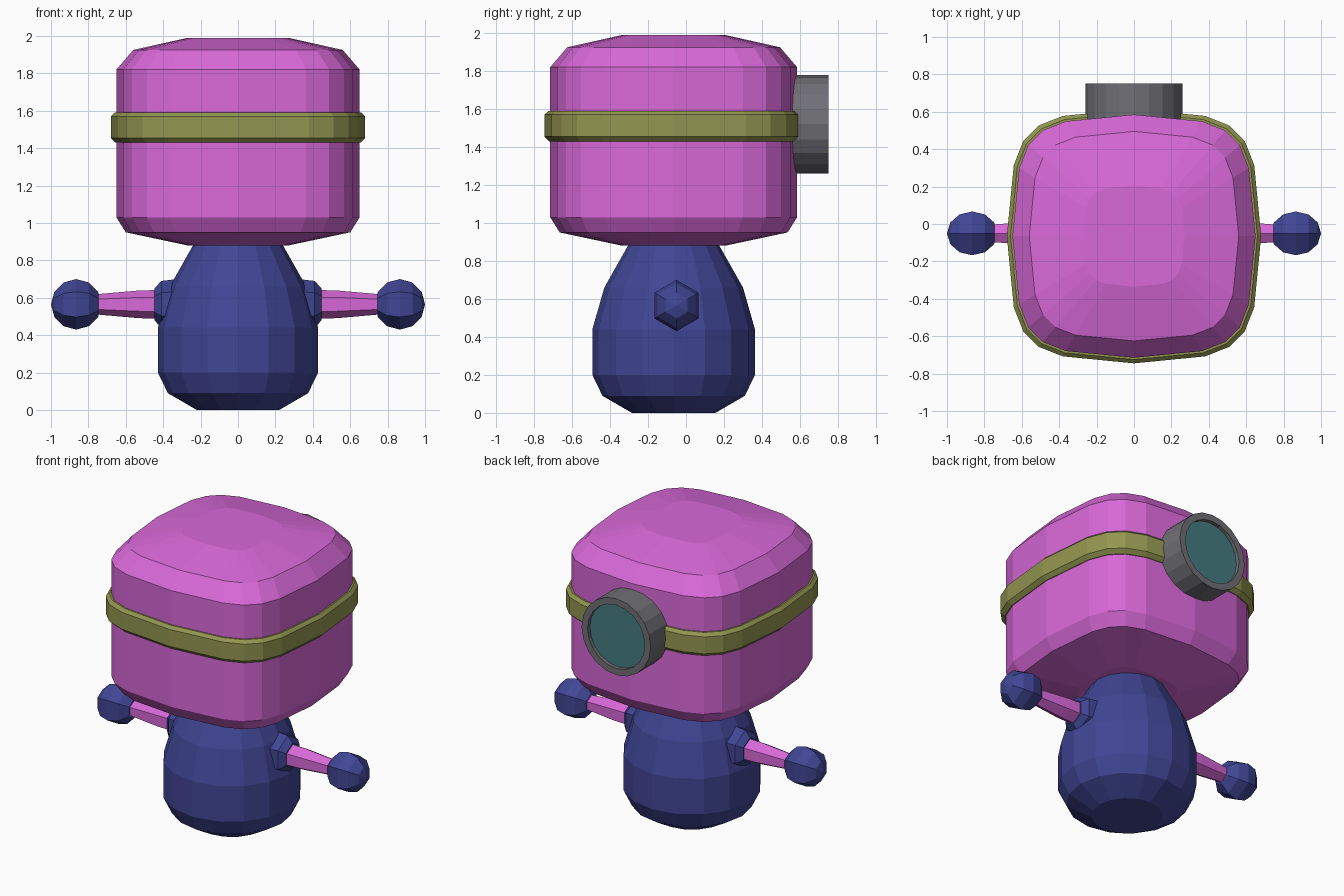
import bpy
import bmesh
import math
from mathutils import Vector

if "Cube" in bpy.data.objects:
    bpy.data.objects.remove(bpy.data.objects["Cube"], do_unlink=True)


def material(name, colour):
    mat = bpy.data.materials.new(name)
    mat.use_nodes = True
    mat.diffuse_color = (*colour, 1)
    mat.node_tree.nodes["Principled BSDF"].inputs["Base Color"].default_value = (*colour, 1)
    return mat


pink = material("pink skin", (0.69, 0.14, 0.69))
blue = material("blue cloth", (0.051, 0.061, 0.30))
olive = material("olive strap", (0.29, 0.305, 0.08))
grey = material("grey metal", (0.16, 0.16, 0.18))
teal = material("teal glass", (0.06, 0.20, 0.22))


def polygon(sides):
    """Unit polygon with one corner straight up."""
    angles = [math.pi / 2 + math.tau * i / sides for i in range(sides)]
    return [(math.cos(a), math.sin(a)) for a in angles]


def bulged_square():
    """Square with rounded corners and slightly bowed sides."""
    quarter = [(1, 0), (0.945, 0.56), (0.87, 0.75), (0.75, 0.87), (0.56, 0.945)]
    points = []
    for _ in range(4):
        points += quarter
        quarter = [(-y, x) for x, y in quarter]
    return points


# How the outline (u, v) and the height h map onto each axis
AXES = {
    "x": lambda u, v, h: (h, u, v),
    "y": lambda u, v, h: (u, h, v),
    "z": lambda u, v, h: (u, v, h),
}


def loft(name, outline, profile, mats, axis="z", centre=(0, 0, 0), mirror=1):
    """Sweep an outline through (radius, height) rings and cap both ends."""
    bm = bmesh.new()
    rings = []
    for radius, height in profile:
        ring = []
        for u, v in outline:
            co = Vector(AXES[axis](u * radius, v * radius, height)) + Vector(centre)
            co.x *= mirror
            ring.append(bm.verts.new(co))
        rings.append(ring)
    n = len(outline)
    for low, high in zip(rings, rings[1:]):
        for i in range(n):
            j = (i + 1) % n
            bm.faces.new((low[i], low[j], high[j], high[i]))
    bm.faces.new(rings[0])
    bm.faces.new(rings[-1]).material_index = len(mats) - 1
    bmesh.ops.remove_doubles(bm, verts=bm.verts, dist=0.0005)
    bmesh.ops.recalc_face_normals(bm, faces=bm.faces)
    mesh = bpy.data.meshes.new(name)
    bm.to_mesh(mesh)
    bm.free()
    for mat in mats:
        mesh.materials.append(mat)
    obj = bpy.data.objects.new(name, mesh)
    bpy.context.collection.objects.link(obj)
    return obj


middle = (0, -0.065, 0)
square = bulged_square()

# Head with chamfered top and bottom
loft("head", square,
     [(0.27, 0.88), (0.60, 0.95), (0.65, 1.03), (0.65, 1.82), (0.56, 1.925), (0.27, 1.99)],
     [pink], centre=middle)

# Strap around the head
loft("strap", square,
     [(0.63, 1.43), (0.655, 1.43), (0.68, 1.455), (0.68, 1.57), (0.66, 1.59), (0.63, 1.59)],
     [olive], centre=middle)

# Bell-shaped body
loft("body", polygon(16),
     [(0.22, 0), (0.375, 0.09), (0.428, 0.20), (0.428, 0.44), (0.365, 0.66), (0.235, 0.89)],
     [blue], centre=middle)

# Goggle: tube with a rim and a recessed lens
loft("goggle", polygon(20),
     [(0.26, 0.50), (0.26, 0.75), (0.215, 0.75), (0.215, 0.725)],
     [grey, teal], axis="y", centre=(0, 0, 1.52))

# Sleeves, arms and round hands
hexagon = polygon(6)
ball = [(0.135 * math.sin(math.pi * i / 6), 0.865 - 0.135 * math.cos(math.pi * i / 6))
        for i in range(7)]
for side, mirror in (("left", 1), ("right", -1)):
    place = (0, -0.05, 0.565)
    loft(side + "_sleeve", hexagon, [(0.14, 0.28), (0.125, 0.41), (0.085, 0.447)],
         [blue], "x", place, mirror)
    loft(side + "_arm", hexagon, [(0.077, 0.40), (0.074, 0.53), (0.052, 0.78)],
         [pink], "x", place, mirror)
    loft(side + "_hand", hexagon, ball, [blue], "x", place, mirror)
